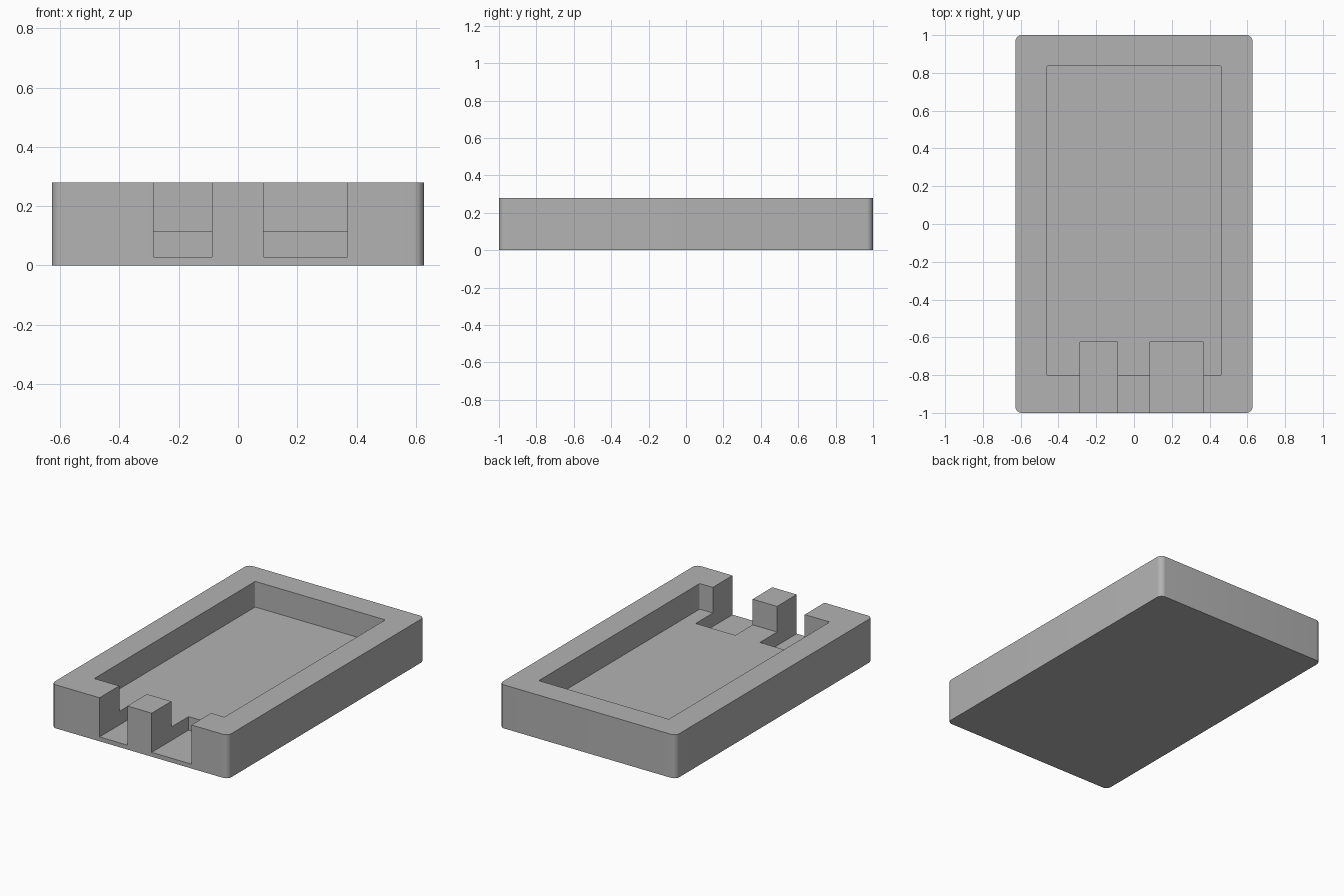
import bpy, bmesh
from math import radians

default = bpy.data.objects.get("Cube")
if default:
    bpy.data.objects.remove(default, do_unlink=True)

grey = bpy.data.materials.new("plain grey")
grey.use_nodes = True
colour = (0.45, 0.45, 0.45, 1)
grey.diffuse_color = colour
grey.node_tree.nodes["Principled BSDF"].inputs["Base Color"].default_value = colour


def block(name, low, high, radius=0):
    """Box between two corners, with optionally rounded vertical edges."""
    bm = bmesh.new()
    bmesh.ops.create_cube(bm, size=1)
    for v in bm.verts:
        v.co = [h if c > 0 else l for c, l, h in zip(v.co, low, high)]
    if radius:
        upright = [e for e in bm.edges
                   if abs(e.verts[0].co.z - e.verts[1].co.z) > 0.01]
        bmesh.ops.bevel(bm, geom=upright, offset=radius, segments=8,
                        profile=0.5, affect='EDGES')
    mesh = bpy.data.meshes.new(name)
    bm.to_mesh(mesh)
    bm.free()
    mesh.materials.append(grey)
    obj = bpy.data.objects.new(name, mesh)
    bpy.context.collection.objects.link(obj)
    return obj


# Outer tray body
tray = block("tray_body", (-0.628, -1, 0), (0.628, 1, 0.28), 0.035)

# Main recess and the two deeper slots through the front wall
cutters = [
    block("recess_cutter", (-0.463, -0.8, 0.115), (0.463, 0.836, 0.4), 0.008),
    block("narrow_slot_cutter", (-0.285, -1.1, 0.028), (-0.088, -0.625, 0.4)),
    block("wide_slot_cutter", (0.086, -1.1, 0.028), (0.369, -0.625, 0.4)),
]
for cutter in cutters:
    cutter.hide_render = True
    cut = tray.modifiers.new(cutter.name, 'BOOLEAN')
    cut.operation = 'DIFFERENCE'
    cut.solver = 'EXACT'
    cut.object = cutter

# Apply the cuts, then remove the cutters
bpy.ops.object.select_all(action='DESELECT')
bpy.context.view_layer.objects.active = tray
tray.select_set(True)
for cutter in cutters:
    bpy.ops.object.modifier_apply(modifier=cutter.name)
    bpy.data.objects.remove(cutter, do_unlink=True)

bpy.ops.object.shade_smooth_by_angle(angle=radians(30))
